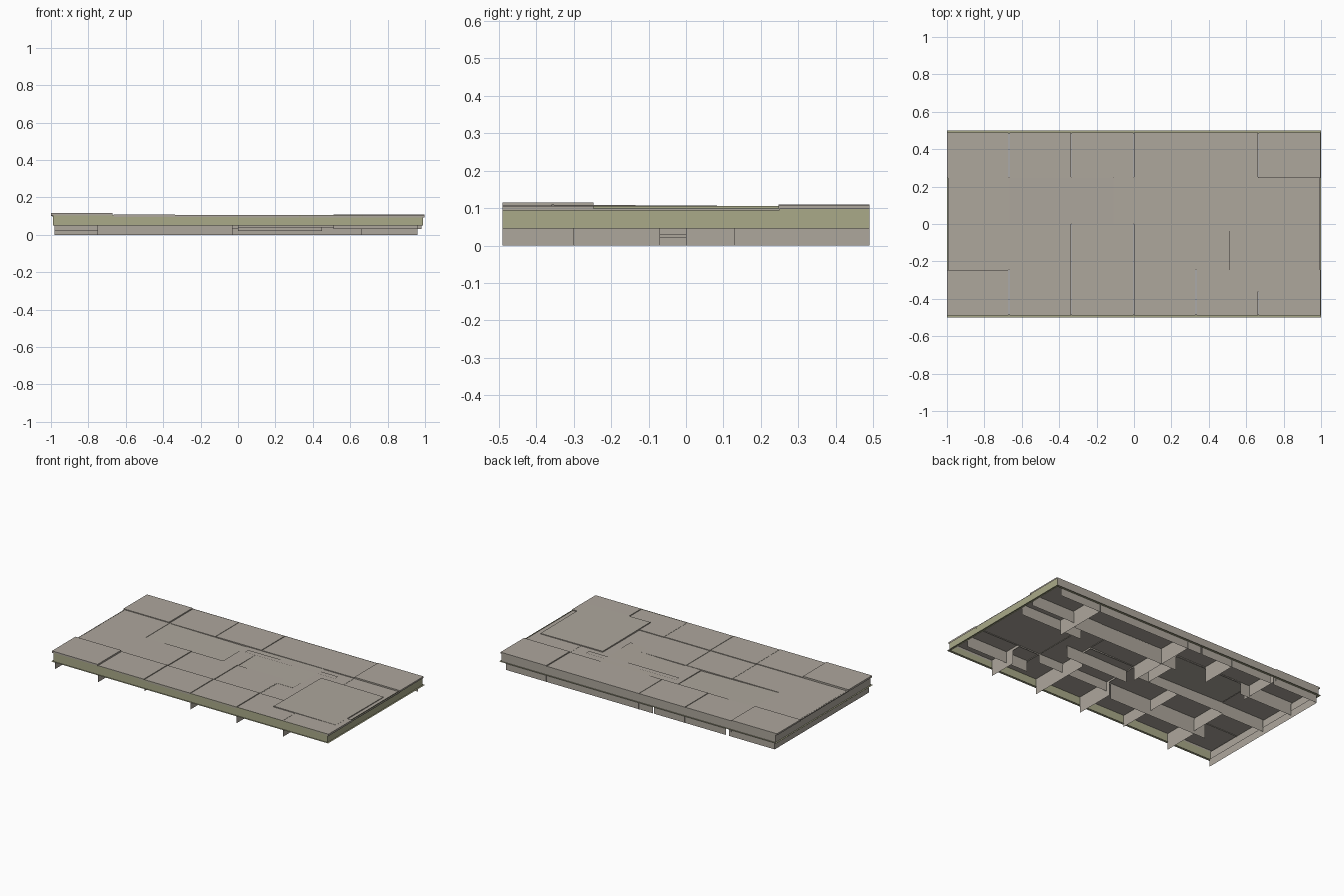
import bpy

T = 1 / 3


def material(name, rgb):
    m = bpy.data.materials.new(name)
    m.diffuse_color = (*rgb, 1)
    return m


STONE = material("warm_stone", (0.42, 0.385, 0.335))
OLIVE = material("olive_edge", (0.4, 0.4, 0.25))


def mesh(name, verts, faces, mat=STONE):
    me = bpy.data.meshes.new(name)
    me.from_pydata(verts, [], faces)
    me.materials.append(mat)
    ob = bpy.data.objects.new(name, me)
    bpy.context.collection.objects.link(ob)
    return ob


def sheet(name, x0, x1, y0, y1, zs, lip=0.0, mat=STONE):
    """Thin slab face; zs is one height or four corner heights, lip is a hanging edge."""
    z = zs if isinstance(zs, tuple) else (zs,) * 4
    v = [(x0, y0, z[0]), (x1, y0, z[1]), (x1, y1, z[2]), (x0, y1, z[3])]
    f = [(0, 1, 2, 3)]
    if lip:
        v += [(a, b, c - lip) for a, b, c in v]
        f += [(i, i + 4, (i + 1) % 4 + 4, (i + 1) % 4) for i in range(4)]
    return mesh(name, v, f, mat)


def wall(name, a, b, z0, z1, mat=STONE):
    """Upright single-sided panel between two plan points."""
    return mesh(name, [(*a, z0), (*b, z0), (*b, z1), (*a, z1)], [(0, 1, 2, 3)], mat)


# front row of slabs
for i, z in enumerate((0.115, 0.108, 0.106, 0.105, 0.103, 0.105)):
    sheet("front_slab", -1 + i * T, -1 + (i + 1) * T - 0.004, -0.49, -0.247, z, 0.012)

# middle slabs
sheet("left_slab", -0.995, -2 * T, -0.247, 0.25, 0.104, 0.006)
for i, z in enumerate((0.104, 0.102, 0.101)):
    sheet("inner_slab", -2 * T + i * T, -T + i * T - 0.004, -0.247, 0, z, 0.01)
sheet("lower_right_inner_slab", 0, T, -0.247, -0.07, 0.1, 0.01)
sheet("right_middle_slab", T, 0.995, -0.247, 0.25, 0.099, 0.005)
sheet("left_hollow_slab", -2 * T, -0.11, 0, 0.25, (0.102, 0.094, 0.097, 0.102))
sheet("centre_infill", -0.11, 0, 0, 0.25, 0.1, 0.005)
sheet("centre_slanted_slab", 0, 0.45, -0.07, 0.25, (0.096, 0.103, 0.102, 0.1))

# back row of slabs
for x0, x1, z in ((-1, -2 * T, 0.109), (-2 * T, -T, 0.104), (-T, 0, 0.105),
                  (0, 2 * T, 0.104), (2 * T, 1, 0.108)):
    sheet("back_slab", x0, x1 - 0.004, 0.247, 0.49, z, 0.01)

# raised plate at the right, with a narrow strip in the centre
sheet("raised_plate", 0.51, 0.96, -0.36, 0.13, (0.109, 0.106, 0.103, 0.106), 0.012)
sheet("centre_strip", -0.07, 0.58, 0.17, 0.205, 0.104)

# perimeter: upper skirt with a thin ledge below it
wall("front_skirt", (-0.99, -0.49), (0.99, -0.49), 0.05, 0.105, OLIVE)
wall("right_skirt", (0.99, -0.49), (0.99, 0.49), 0.045, 0.105, OLIVE)
wall("back_skirt", (0.99, 0.49), (-0.99, 0.49), 0.05, 0.105)
wall("left_skirt", (-0.99, 0.49), (-0.99, -0.49), 0.05, 0.105)
for s in (-1, 1):
    ys, xs = sorted((s * 0.5, s * 0.485)), sorted((s, s * 0.985))
    sheet("long_ledge", -1, 1, *ys, 0.05, mat=OLIVE)
    sheet("short_ledge", *xs, -0.5, 0.5, 0.05, mat=OLIVE)

# inset lower skirts along the back and left
for a, b in ((0.96, -0.1), (-0.11, -0.63), (-0.65, -0.98)):
    wall("back_lower_skirt", (a, 0.485), (b, 0.485), 0, 0.05)
wall("left_lower_skirt", (-0.98, 0.485), (-0.98, -0.485), 0, 0.05)

# hanging ribs under the joints, along y then along x
for x, y0, y1, z in ((-2 * T, -0.49, -0.25, 0), (-T, -0.49, 0, 0.03), (0, -0.49, -0.22, 0),
                     (T, -0.49, -0.07, 0), (2 * T, -0.49, -0.3, 0), (-2 * T, 0.2, 0.49, 0.03),
                     (-T, 0.25, 0.49, 0), (0, 0.0, 0.49, 0), (2 * T, 0.13, 0.49, 0),
                     (-0.11, 0, 0.25, 0.03), (-2 * T, -0.25, 0, 0.02)):
    wall("cross_rib", (x, y0), (x, y1), z, 0.1)
for y, x0, x1, z in ((-0.25, -0.75, -0.03, 0), (-0.25, 0, 0.51, 0.04), (0, -0.98, -0.667, 0.02),
                     (0, -0.667, 0, 0.03), (0.25, -0.98, -0.6, 0.02), (0.25, -0.11, 0.66, 0),
                     (-0.07, 0, 0.45, 0.02), (-0.36, 0.51, 0.96, 0.03), (0.13, 0.51, 0.96, 0.03),
                     (0.25, 0.667, 0.98, 0.03)):
    wall("long_rib", (x0, y), (x1, y), z, 0.1)
